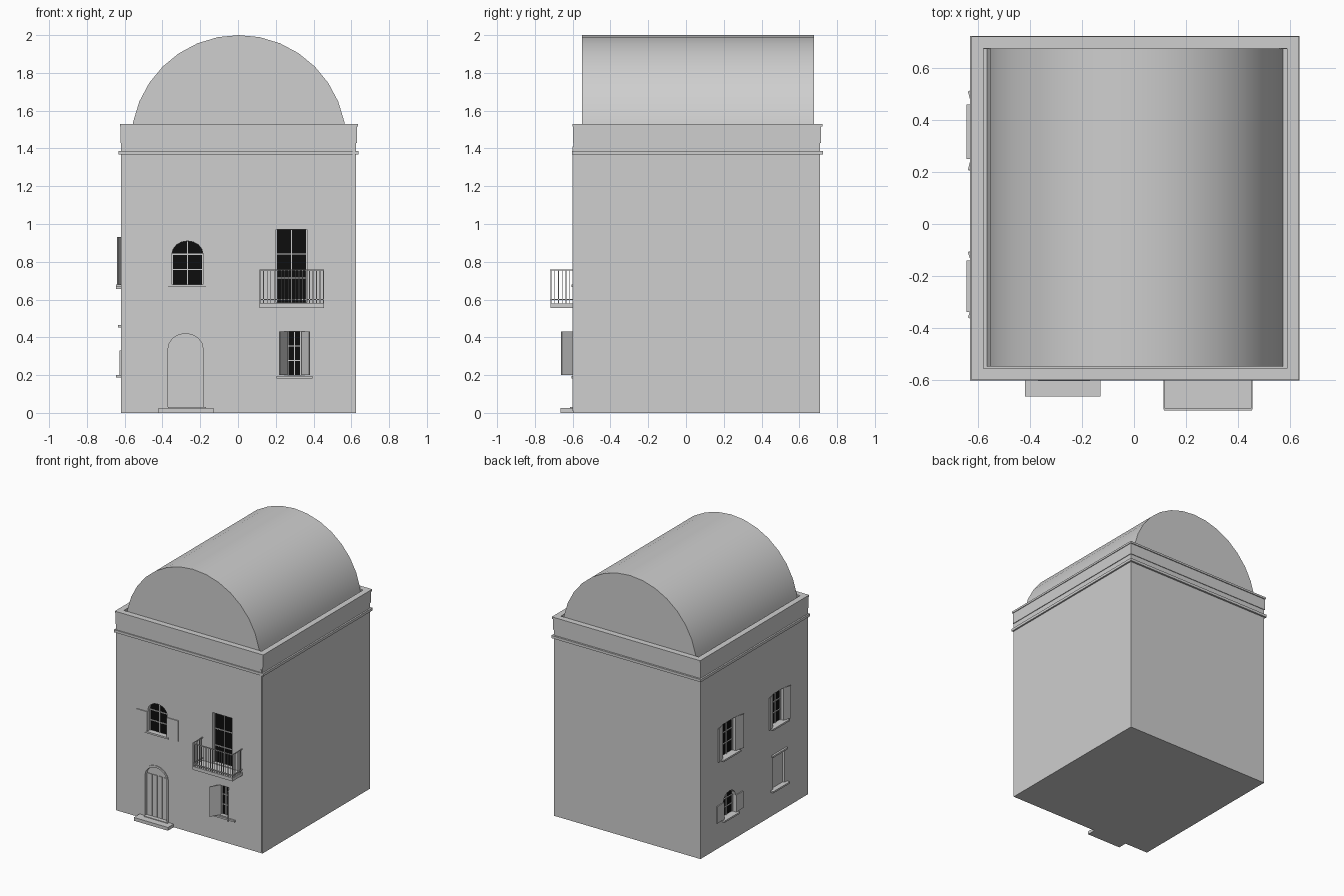
import bpy, bmesh, math
from mathutils import Vector

old = bpy.data.objects.get("Cube")
if old:
    bpy.data.objects.remove(old, do_unlink=True)


def material(name, value):
    m = bpy.data.materials.new(name)
    m.use_nodes = True
    colour = (value, value, value, 1)
    m.diffuse_color = colour
    m.node_tree.nodes["Principled BSDF"].inputs["Base Color"].default_value = colour
    return m


GREY = material("plaster_grey", 0.62)
BLACK = material("window_black", 0.004)
LEFT, RIGHT, FRONT, BACK = -0.62, 0.625, -0.595, 0.71


# Wall frames: u along the wall, z up, d outwards
def front(u, z, d):
    return Vector((u, FRONT - d, z))


def side(u, z, d):
    return Vector((LEFT - d, u, z))


def plan(u, v, d):
    return Vector((u, v, d))


def prisms(name, wall, parts, mat=GREY):
    """Extrude each (polygon, d0, d1) from the wall frame into one object."""
    bm = bmesh.new()
    for poly, d0, d1 in parts:
        a = [bm.verts.new(wall(u, z, d0)) for u, z in poly]
        b = [bm.verts.new(wall(u, z, d1)) for u, z in poly]
        bm.faces.new(a)
        bm.faces.new(b)
        n = len(poly)
        for i in range(n):
            j = (i + 1) % n
            bm.faces.new((a[i], a[j], b[j], b[i]))
    bmesh.ops.recalc_face_normals(bm, faces=bm.faces)
    mesh = bpy.data.meshes.new(name)
    bm.to_mesh(mesh)
    bm.free()
    mesh.materials.append(mat)
    ob = bpy.data.objects.new(name, mesh)
    bpy.context.collection.objects.link(ob)
    return ob


def rect(u0, u1, z0, z1):
    return [(u0, z0), (u1, z0), (u1, z1), (u0, z1)]


def arch(u0, u1, z0, spring, top, n=8):
    c, r = (u0 + u1) / 2, (u1 - u0) / 2
    curve = [(c + r * math.cos(math.pi * i / n),
              spring + (top - spring) * math.sin(math.pi * i / n)) for i in range(n + 1)]
    return [(u0, z0), (u1, z0)] + curve


def ring(name, x0, x1, y0, y1, t, z0, z1):
    return prisms(name, plan, [
        (rect(x0, x1, y0, y0 + t), z0, z1), (rect(x0, x1, y1 - t, y1), z0, z1),
        (rect(x0, x0 + t, y0 + t, y1 - t), z0, z1), (rect(x1 - t, x1, y0 + t, y1 - t), z0, z1)])


# Main block with recessed openings
body = prisms("body", plan, [(rect(LEFT, RIGHT, FRONT, BACK), 0, 1.43)])
DEPTH = 0.035
cuts = []


def recess(wall, poly):
    cutter = prisms("opening_cutter", wall, [(poly, -DEPTH, 0.02)])
    cutter.hide_render = True
    cuts.append(cutter)


def window(name, wall, u0, u1, z0, z1, spring=None, bars=2):
    """Recess, dark pane, frame, glazing bars and sill."""
    poly = arch(u0, u1, z0, spring, z1) if spring else rect(u0, u1, z0, z1)
    recess(wall, poly)
    prisms(name + "_pane", wall, [(poly, -DEPTH, -DEPTH + 0.005)], BLACK)
    top = spring or z1
    w, a, b = 0.003, -DEPTH + 0.002, -DEPTH + 0.012
    c = (u0 + u1) / 2
    parts = [(rect(c - w, c + w, z0, z1 - 0.002), a, b),
             (rect(u0, u0 + 2 * w, z0, top), a, b), (rect(u1 - 2 * w, u1, z0, top), a, b)]
    for i in range(1, bars + 1):
        z = z0 + (top - z0) * i / (bars + (0 if spring else 1))
        parts.append((rect(u0, u1, z - w, z + w), a, b))
    prisms(name + "_frame", wall, parts)


def sill(name, wall, u0, u1, z, out=0.025):
    prisms(name, wall, [(rect(u0, u1, z - 0.013, z), -0.01, out)])


def flat_shutters(name, wall, u0, u1, w, z0, z1):
    prisms(name, wall, [(rect(a, a + w, z0, z1), -0.002, 0.007) for a in (u0 - w, u1)])


def ajar_shutters(name, wall, u0, u1, z0, z1, dx, out):
    """Leaves hinged at the jambs, swung partly open."""
    t = 0.006
    parts = []
    for u, s in ((u0, -1), (u1, 1)):
        poly = [(u, 0), (u + s * dx, out), (u + s * (dx + t), out - t), (u + s * t, 0)]
        parts.append((poly, z0, z1))
    prisms(name, lambda u, d, z: wall(u, z, d), parts)


# Front wall openings
window("arched_window", front, -0.35, -0.185, 0.68, 0.91, 0.84)
sill("arched_window_sill", front, -0.37, -0.17, 0.68, 0.01)
flat_shutters("arched_window_shutters", front, -0.35, -0.185, 0.095, 0.67, 0.83)
window("balcony_door", front, 0.2, 0.365, 0.585, 0.97)
window("lower_window", front, 0.262, 0.335, 0.2, 0.43)
sill("lower_window_sill", front, 0.205, 0.395, 0.195, 0.012)
ajar_shutters("lower_window_shutters", front, 0.262, 0.335, 0.2, 0.43, 0.04, 0.068)

# Arched entrance with surround, planks and steps
recess(front, arch(-0.37, -0.185, 0.026, 0.34, 0.42))
outer = arch(-0.382, -0.173, 0.025, 0.34, 0.435)
inner = arch(-0.37, -0.185, 0.025, 0.34, 0.42)
prisms("entrance_surround", front, [(outer[1:] + [outer[0], inner[0]] + inner[:1:-1] + [inner[1]],
                                     -0.005, 0.006)])
prisms("entrance_door", front, [(arch(-0.37, -0.185, 0.026, 0.34, 0.42), -DEPTH, -0.02)])
prisms("entrance_planks", front,
       [(rect(u, u + 0.036, 0.03, 0.35), -0.022, -0.014) for u in (-0.36, -0.317, -0.274, -0.231)])
prisms("entrance_steps", front, [(rect(-0.42, -0.13, 0, 0.025), -0.01, 0.07),
                                 (rect(-0.37, -0.17, 0.025, 0.03), -0.01, 0.018)])

# Side wall openings
window("side_back_window", side, 0.285, 0.435, 0.67, 0.93)
sill("side_back_sill", side, 0.25, 0.46, 0.67)
ajar_shutters("side_back_shutters", side, 0.285, 0.435, 0.67, 0.93, 0.075, 0.02)
window("side_front_window", side, -0.3, -0.17, 0.68, 0.93)
sill("side_front_sill", side, -0.34, -0.14, 0.68)
ajar_shutters("side_front_shutters", side, -0.3, -0.17, 0.68, 0.93, 0.06, 0.02)
window("side_arched_window", side, 0.285, 0.43, 0.2, 0.39, 0.33)
sill("side_arched_sill", side, 0.265, 0.45, 0.2)
flat_shutters("side_arched_shutters", side, 0.285, 0.43, 0.085, 0.2, 0.33)
recess(side, rect(-0.31, -0.17, 0.2, 0.45))
prisms("blind_window_panel", side, [(rect(-0.31, -0.17, 0.2, 0.45), -DEPTH, -0.015)])
sill("blind_window_sill", side, -0.34, -0.14, 0.2)
sill("blind_window_lintel", side, -0.33, -0.15, 0.465, 0.015)

# Carve the recesses
for cutter in cuts:
    mod = body.modifiers.new("opening", "BOOLEAN")
    mod.operation, mod.solver, mod.object = "DIFFERENCE", "EXACT", cutter
    bpy.context.view_layer.objects.active = body
    bpy.ops.object.modifier_apply(modifier=mod.name)
    bpy.data.objects.remove(cutter, do_unlink=True)

# Balcony slab and railing
prisms("balcony_slab", front, [(rect(0.115, 0.455, 0.555, 0.58), -0.01, 0.122)])
r, x0, x1, out = 0.002, 0.117, 0.453, 0.12
posts = [(x0 + (x1 - x0) * i / 18, out) for i in range(19)]
posts += [(x, out * i / 6) for x in (x0, x1) for i in range(1, 6)]
prisms("railing_bars", front, [(rect(u - r, u + r, 0.58, 0.757), d - r, d + r) for u, d in posts])
rails = []
for z in (0.6, 0.757):
    rails.append((rect(x0 - r, x1 + r, z - 0.003, z + 0.003), out - 0.004, out + 0.004))
    rails += [(rect(x - 0.003, x + 0.003, z - 0.003, z + 0.003), 0, out) for x in (x0, x1)]
prisms("railing_rails", front, rails)

# Corner downpipe
prisms("corner_downpipe", front, [(rect(0.607, 0.62, 0.01, 1.41), -0.005, 0.006)])

# Cornice, parapet and coping
ring("cornice", LEFT - 0.012, RIGHT + 0.012, FRONT - 0.008, BACK + 0.014, 0.03, 1.367, 1.387)
ring("parapet", LEFT - 0.003, RIGHT + 0.005, FRONT - 0.003, BACK + 0.005, 0.04, 1.43, 1.52)
ring("coping", LEFT - 0.006, RIGHT + 0.01, FRONT - 0.006, BACK + 0.012, 0.045, 1.515, 1.53)

# Barrel roof
vault = [(0.004 + 0.57 * math.cos(math.pi * i / 16), 1.43 + 0.57 * math.sin(math.pi * i / 16))
         for i in range(17)]
roof = prisms("barrel_roof", front, [(vault, -1.272, -0.045)])
bpy.ops.object.select_all(action="DESELECT")
roof.select_set(True)
bpy.context.view_layer.objects.active = roof
bpy.ops.object.shade_smooth_by_angle(angle=math.radians(30))

# Centre the whole building on its depth
for ob in bpy.context.collection.objects:
    if ob.type == "MESH" and ob.data.materials:
        ob.data.update()
